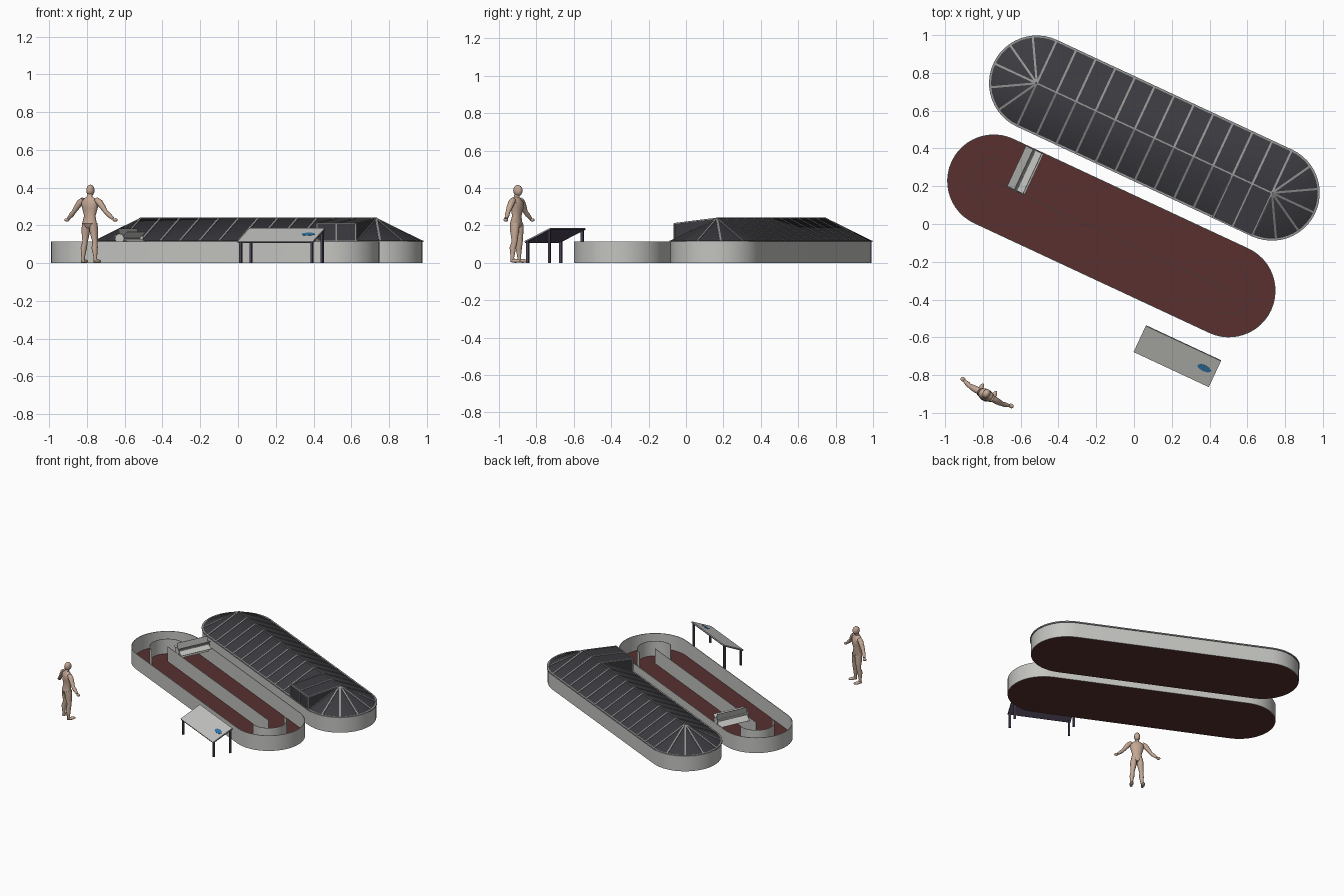
import bpy, bmesh, math
from mathutils import Matrix, Vector

if "Cube" in bpy.data.objects:
    bpy.data.objects.remove(bpy.data.objects["Cube"])

R, HALF, WALL_H, RIDGE = 0.247, 0.687, 0.115, 0.238


def mat(name, col):
    m = bpy.data.materials.new(name)
    m.diffuse_color = (*col, 1)
    m.use_nodes = True
    m.node_tree.nodes["Principled BSDF"].inputs["Base Color"].default_value = m.diffuse_color
    return m


GREY = mat("light_grey", (0.55, 0.55, 0.53))
FLOOR = mat("dark_red", (0.10, 0.03, 0.03))
GLASS = mat("dark_glazing", (0.045, 0.045, 0.053))
FRAME = mat("frame_grey", (0.30, 0.30, 0.30))
POST = mat("dark_purple", (0.075, 0.058, 0.095))
BLUE = mat("blue", (0.03, 0.18, 0.40))
SKIN = mat("tan", (0.55, 0.39, 0.30))


def place(x, y, deg):
    return Matrix.Translation((x, y, 0)) @ Matrix.Rotation(math.radians(deg), 4, 'Z')


def finish(name, bm, material, M, smooth=False):
    bmesh.ops.recalc_face_normals(bm, faces=bm.faces[:])
    me = bpy.data.meshes.new(name)
    bm.to_mesh(me)
    bm.free()
    me.transform(M)
    me.materials.append(material)
    ob = bpy.data.objects.new(name, me)
    bpy.context.collection.objects.link(ob)
    if smooth:
        bpy.context.view_layer.objects.active = ob
        ob.select_set(True)
        bpy.ops.object.shade_smooth_by_angle(angle=math.radians(35))
        ob.select_set(False)
    return ob


def stadium(r, n=24):
    pts = []
    for cx, a0 in ((HALF, -90), (-HALF, 90)):
        for i in range(n + 1):
            a = math.radians(a0 + 180 * i / n)
            pts.append((cx + r * math.cos(a), r * math.sin(a)))
    return pts


def band(bm, outer, inner, z0, z1, closed=True):
    """Solid strip between two outlines."""
    rings = [[bm.verts.new((*p, z)) for p in o]
             for o, z in ((outer, z0), (outer, z1), (inner, z1), (inner, z0))]
    n = len(outer)
    for i in range(n if closed else n - 1):
        j = (i + 1) % n
        for k in range(4):
            a, b = rings[k], rings[(k + 1) % 4]
            bm.faces.new((a[i], a[j], b[j], b[i]))
    if not closed:
        bm.faces.new([r[0] for r in rings])
        bm.faces.new([r[-1] for r in rings])


def bar(bm, a, b, w, h):
    """Box beam from a to b, w wide and h deep."""
    a, b = Vector(a), Vector(b)
    t = (b - a).normalized()
    ref = Vector((0, 0, 1)) if abs(t.z) < 0.95 else Vector((0, 1, 0))
    s = t.cross(ref).normalized()
    u = s.cross(t)
    rot = Matrix((s, t, u)).transposed().to_4x4()
    M = Matrix.Translation((a + b) / 2) @ rot @ Matrix.Diagonal((w, (b - a).length, h, 1))
    bmesh.ops.create_cube(bm, size=1, matrix=M)


def ball(bm, c, s):
    bmesh.ops.create_uvsphere(bm, u_segments=16, v_segments=10, radius=1,
                              matrix=Matrix.Translation(c) @ Matrix.Diagonal((*s, 1)))


def loft(bm, rows, n=14):
    """Tube through (x, y, z, side radius, depth radius) rows."""
    P = [Vector(r[:3]) for r in rows]
    rings = []
    for i, r in enumerate(rows):
        t = (P[min(i + 1, len(P) - 1)] - P[max(i - 1, 0)]).normalized()
        s = t.cross(Vector((0, 1, 0))).normalized()
        d = s.cross(t)
        rings.append([bm.verts.new(P[i] + s * r[3] * math.cos(math.tau * k / n)
                                   + d * r[4] * math.sin(math.tau * k / n)) for k in range(n)])
    for a, b in zip(rings, rings[1:]):
        for k in range(n):
            bm.faces.new((a[k], a[(k + 1) % n], b[(k + 1) % n], b[k]))
    bm.faces.new(rings[0])
    bm.faces.new(rings[-1])


def pond(tag, M):
    # floor slab
    bm = bmesh.new()
    f = bm.faces.new([bm.verts.new((*p, 0)) for p in stadium(R - 0.002)])
    ext = bmesh.ops.extrude_face_region(bm, geom=[f])
    for v in ext["geom"]:
        if isinstance(v, bmesh.types.BMVert):
            v.co.z = 0.003
    finish(tag + "_floor", bm, FLOOR, M)
    # outer wall
    bm = bmesh.new()
    band(bm, stadium(R), stadium(R - 0.004), 0, WALL_H)
    finish(tag + "_outer_wall", bm, GREY, M, True)
    # straight divider and the two curved flow guides
    bm = bmesh.new()
    bar(bm, (-HALF, 0, 0.058), (HALF, 0, 0.058), 0.003, 0.112)
    finish(tag + "_divider", bm, GREY, M)
    bm = bmesh.new()
    for s in (-1, 1):
        arcs = [[(s * (HALF + r * math.cos(a)), r * math.sin(a)) for a in
                 [math.radians(-90 + 180 * i / 20) for i in range(21)]] for r in (0.124, 0.121)]
        band(bm, arcs[0], arcs[1], 0.002, WALL_H - 0.001, closed=False)
    finish(tag + "_flow_guides", bm, GREY, M, True)
    # paddle wheel across one channel
    bm = bmesh.new()
    A = Matrix.Translation((-0.56, 0.123, 0.13))
    for i in range(6):
        T = A @ Matrix.Rotation(-math.radians(40 + 60 * i), 4, 'Y')
        bmesh.ops.create_cube(bm, size=1, matrix=T @ Matrix.Translation((0.0275, 0, 0))
                              @ Matrix.Diagonal((0.055, 0.236, 0.003, 1)))
    bmesh.ops.create_cone(bm, cap_ends=True, segments=16, radius1=0.008, radius2=0.008, depth=0.245,
                          matrix=A @ Matrix.Rotation(math.pi / 2, 4, 'X'))
    for y in (-0.121, 0.121):
        bmesh.ops.create_cone(bm, cap_ends=True, segments=20, radius1=0.026, radius2=0.026, depth=0.004,
                              matrix=A @ Matrix.Translation((0, y, 0)) @ Matrix.Rotation(math.pi / 2, 4, 'X'))
    finish(tag + "_paddle_wheel", bm, GREY, M)


def greenhouse_roof(M):
    E = 0.25
    pts = stadium(E)
    n = len(pts)
    # glazed hipped shell with half-cone ends
    bm = bmesh.new()
    ring = [bm.verts.new((*p, WALL_H)) for p in pts]
    top = {s: bm.verts.new((s * HALF, 0, RIDGE)) for s in (1, -1)}
    for i in range(n):
        a, b = ring[i], ring[(i + 1) % n]
        ta, tb = (top[1 if v.co.x > 0 else -1] for v in (a, b))
        bm.faces.new((a, b, ta) if ta is tb else (a, b, tb, ta))
    finish("covered_pond_roof", bm, GLASS, M, True)
    # dormer over the paddle wheel: two bays wide
    step = 2 * HALF / 12
    u0, u1, dz = -HALF, -HALF + 2 * step, 0.21
    bm = bmesh.new()
    sides = [[bm.verts.new(c) for c in ((u, 0, RIDGE), (u, E, dz), (u, E, WALL_H))] for u in (u0, u1)]
    l, r = sides
    for f in (l, r, (l[0], r[0], r[1], l[1]), (l[1], r[1], r[2], l[2])):
        bm.faces.new(f)
    finish("dormer", bm, GLASS, M)
    bm = bmesh.new()
    for k in range(3):
        u = u0 + k * step
        bar(bm, (u, 0, RIDGE), (u, E, dz), 0.008, 0.006)
        bar(bm, (u, E, WALL_H), (u, E, dz), 0.008, 0.006)
    bar(bm, (u0, E, dz), (u1, E, dz), 0.007, 0.007)
    finish("dormer_frame", bm, FRAME, M)
    # ribs, ridge and eave rim
    bm = bmesh.new()
    for k in range(13):
        u = -HALF + k * step
        for s in (-1, 1):
            bar(bm, (u, 0, RIDGE), (u, s * E, WALL_H), 0.011, 0.006)
    for s in (-1, 1):
        for k in range(1, 6):
            a = math.radians(-90 + 30 * k)
            bar(bm, (s * HALF, 0, RIDGE),
                (s * (HALF + E * math.cos(a)), E * math.sin(a), WALL_H), 0.011, 0.006)
    bar(bm, (-HALF, 0, RIDGE), (HALF, 0, RIDGE), 0.008, 0.007)
    finish("roof_ribs", bm, FRAME, M)
    bm = bmesh.new()
    band(bm, stadium(0.253), stadium(0.242), 0.111, 0.12)
    finish("roof_eave_rim", bm, FRAME, M, True)


open_pond, covered_pond = place(-0.12, -0.063, -25), place(0.108, 0.455, 155)
pond("open_pond", open_pond)
pond("covered_pond", covered_pond)
greenhouse_roof(covered_pond)

# sloped canopy on four posts
C = place(0.23, -0.70, -25)
tilt = math.atan2(0.07, 0.15)
slope = C @ Matrix.Translation((0, 0, 0.147)) @ Matrix.Rotation(tilt, 4, 'X')
for name, m, z, t in (("canopy_panel", GREY, 0.003, 0.004), ("canopy_underside", POST, -0.002, 0.006)):
    bm = bmesh.new()
    bmesh.ops.create_cube(bm, size=1, matrix=Matrix.Translation((0, 0, z))
                          @ Matrix.Diagonal((0.44, 0.168, t, 1)))
    finish(name, bm, m, slope)
bm = bmesh.new()
for x in (-0.208, 0.208):
    for y in (-0.064, 0.064):
        bar(bm, (x, y, 0), (x, y, 0.145 + y * math.tan(tilt)), 0.013, 0.013)
finish("canopy_posts", bm, POST, C)
bm = bmesh.new()
bmesh.ops.create_cone(bm, cap_ends=True, segments=8, radius1=1, radius2=1, depth=0.002,
                      matrix=Matrix.Translation((0.155, 0.005, 0.0055)) @ Matrix.Diagonal((0.04, 0.018, 1, 1)))
finish("canopy_blue_plate", bm, BLUE, slope)

# standing person facing the ponds
F = place(-0.785, -0.905, -29)
bm = bmesh.new()
loft(bm, [(0, 0, .188, .028, .022), (0, -.003, .21, .041, .031), (0, 0, .25, .032, .023),
          (0, .002, .29, .044, .030), (0, 0, .322, .050, .030), (0, -.002, .342, .034, .020),
          (0, 0, .352, .015, .015), (0, .004, .375, .013, .014)], 18)
finish("person_torso", bm, SKIN, F, True)
bm = bmesh.new()
ball(bm, (0, .007, .386), (.021, .026, .030))
finish("person_head", bm, SKIN, F, True)
for side, s in (("left", -1), ("right", 1)):
    bm = bmesh.new()
    loft(bm, [(s * .021, 0, .212, .020, .026), (s * .024, 0, .175, .023, .026), (s * .030, .003, .115, .014, .016),
              (s * .033, -.006, .08, .016, .018), (s * .037, -.006, .03, .009, .010), (s * .038, -.004, .004, .010, .012)])
    ball(bm, (s * .040, .014, .010), (.013, .032, .010))
    finish(side + "_leg", bm, SKIN, F, True)
    bm = bmesh.new()
    loft(bm, [(s * .038, 0, .337, .014, .016), (s * .058, 0, .322, .018, .018), (s * .080, 0, .295, .015, .016),
              (s * .098, 0, .270, .011, .012), (s * .112, .004, .257, .013, .013), (s * .135, .01, .236, .008, .008)])
    ball(bm, (s * .146, .014, .229), (.014, .012, .009))
    finish(side + "_arm", bm, SKIN, F, True)
